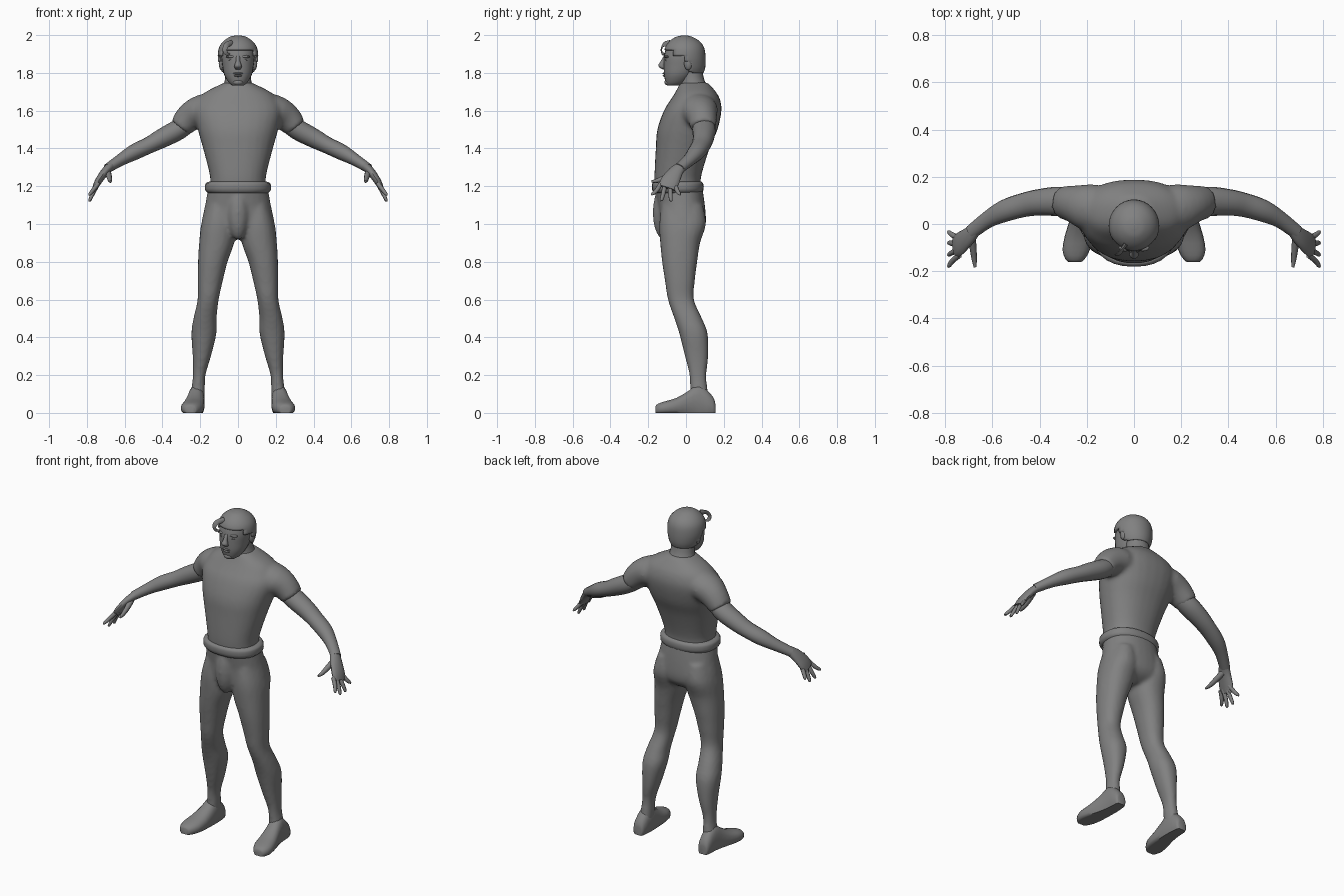
import bpy, bmesh, math
from mathutils import Vector

cube = bpy.data.objects.get("Cube")
if cube:
    bpy.data.objects.remove(cube, do_unlink=True)

grey = bpy.data.materials.new("plain grey")
grey.use_nodes = True
grey.diffuse_color = (0.22, 0.22, 0.22, 1)
grey.node_tree.nodes["Principled BSDF"].inputs["Base Color"].default_value = grey.diffuse_color


def spline(rows, steps):
    """Catmull-Rom interpolation between section rows."""
    rows = [Vector(r) for r in rows]
    pts = [rows[0]] + rows + [rows[-1]]
    out = []
    for a, b, c, d in zip(pts, pts[1:], pts[2:], pts[3:]):
        for k in range(steps):
            t = k / steps
            out.append(b + (c - a) * (t / 2) + (a * 2 - b * 5 + c * 4 - d) * (t * t / 2)
                       + (b * 3 - a - c * 3 + d) * (t ** 3 / 2))
    return out + [rows[-1]]


def loft(bm, rows, axis=None, sides=20, steps=3, power=1.0, side=1, floor=False):
    """Skin oval sections (x, y, z, radius_u, radius_v), following an axis or the path itself."""
    secs = spline(rows, steps)
    rings = []
    for i, s in enumerate(secs):
        c = Vector(s[:3])
        if axis == "z":
            u, v = Vector((1, 0, 0)), Vector((0, 1, 0))
        elif axis == "y":
            u, v = Vector((1, 0, 0)), Vector((0, 0, 1))
        else:
            t = Vector(secs[min(i + 1, len(secs) - 1)][:3]) - Vector(secs[max(i - 1, 0)][:3])
            t.normalize()
            ref = Vector((0, 1, 0)) if abs(t.y) < 0.85 else Vector((0, 0, 1))
            u = (ref - t * ref.dot(t)).normalized()
            v = t.cross(u)
        ring = []
        for k in range(sides):
            a = math.tau * k / sides
            ca, sa = math.cos(a), math.sin(a)
            p = c + u * s[3] * math.copysign(abs(ca) ** power, ca) + v * s[4] * math.copysign(abs(sa) ** power, sa)
            p.x *= side
            if floor:
                p.z = max(p.z, 0)
            ring.append(bm.verts.new(p))
        rings.append(ring)
    for r, q in zip(rings, rings[1:]):
        for k in range(sides):
            n = (k + 1) % sides
            bm.faces.new((r[k], r[n], q[n], q[k]))
    bm.faces.new(rings[0])
    bm.faces.new(rings[-1])


def stack(rows):
    """Upright sections from (z, inner x, outer x, front y, back y)."""
    return [((a + b) / 2, (f + k) / 2, z, (b - a) / 2, (k - f) / 2) for z, a, b, f, k in rows]


def trunk(rows):
    """Centred upright sections from (z, half width, front y, back y)."""
    return stack([(z, -w, w, f, k) for z, w, f, k in rows])


def ball(bm, centre, size):
    made = bmesh.ops.create_uvsphere(bm, u_segments=16, v_segments=10, radius=1)["verts"]
    for v in made:
        v.co = Vector(a * b + c for a, b, c in zip(v.co, size, centre))


def finish(name, bm, blend=0, angle=50):
    bmesh.ops.recalc_face_normals(bm, faces=bm.faces[:])
    mesh = bpy.data.meshes.new(name)
    bm.to_mesh(mesh)
    bm.free()
    obj = bpy.data.objects.new(name, mesh)
    bpy.context.collection.objects.link(obj)
    mesh.materials.append(grey)
    if blend:
        fuse = obj.modifiers.new("fuse", "REMESH")
        fuse.mode = "VOXEL"
        fuse.voxel_size = blend
        fuse.use_smooth_shade = True
        soft = obj.modifiers.new("soften", "SMOOTH")
        soft.factor = 0.5
        soft.iterations = 6
    bpy.ops.object.select_all(action="DESELECT")
    obj.select_set(True)
    bpy.context.view_layer.objects.active = obj
    if blend:
        bpy.ops.object.shade_smooth()
    else:
        bpy.ops.object.shade_smooth_by_angle(angle=math.radians(angle))
    return obj


# Shirt: torso and short sleeves fused together
bm = bmesh.new()
loft(bm, trunk([(1.17, .15, -.16, .08), (1.25, .148, -.167, .08), (1.4, .185, -.16, .125),
                (1.5, .213, -.152, .167), (1.6, .235, -.117, .188), (1.66, .21, -.08, .18),
                (1.7, .17, -.055, .158), (1.75, .07, -.03, .115)]), "z", 28, 4, .88)
for s in (1, -1):
    loft(bm, [(.08, .06, 1.62, .09, .085), (.19, .07, 1.6, .1, .085),
              (.255, .085, 1.565, .08, .077), (.305, .092, 1.512, .068, .062)], side=s)
finish("shirt", bm, .012)

# Trousers: hips, legs and front panel fused together
bm = bmesh.new()
loft(bm, trunk([(1.22, .152, -.17, .082), (1.1, .174, -.15, .1), (1, .19, -.14, .105),
                (.95, .14, -.12, .08), (.92, .04, -.08, .03)]), "z", 28, 4, .9)
ball(bm, (0, -.115, 1.06), (.06, .062, .145))
leg = stack([(1.1, .03, .165, -.13, .09), (1, .012, .195, -.142, .106), (.9, .02, .206, -.137, .075),
             (.8, .055, .212, -.127, .06), (.7, .08, .214, -.112, .047), (.6, .102, .214, -.096, .042),
             (.5, .113, .236, -.062, .085), (.42, .114, .247, -.036, .115), (.3, .143, .24, -.006, .118),
             (.2, .172, .239, .018, .108), (.12, .176, .247, .022, .115), (.05, .18, .255, .02, .13)])
for s in (1, -1):
    loft(bm, leg, "z", 20, 4, .9, s)
finish("trousers", bm, .011)

# Waistband
bm = bmesh.new()
loft(bm, trunk([(1.165, .16, -.168, .082), (1.178, .173, -.178, .092), (1.2, .174, -.181, .094),
                (1.216, .17, -.178, .09), (1.225, .15, -.168, .08)]), "z", 28, 2, .88)
finish("waistband", bm)

foot = [(y, (a + b) / 2, (b - a) / 2, h) for y, a, b, h in
        [(.155, .195, .245, .05), (.14, .184, .256, .09), (.07, .177, .262, .15), (.01, .177, .275, .115),
         (-.05, .178, .293, .08), (-.11, .187, .303, .062), (-.15, .21, .29, .048), (-.162, .225, .275, .035)]]
arm = [(.22, .08, 1.565, .05, .045), (.31, .095, 1.503, .062, .054), (.4, .092, 1.455, .056, .051),
       (.47, .08, 1.418, .051, .044), (.55, .055, 1.38, .047, .042), (.62, .018, 1.34, .036, .032),
       (.69, -.035, 1.295, .031, .025)]
palm = [(.67, -.02, 1.31, .028, .024), (.705, -.055, 1.275, .04, .022),
        (.74, -.085, 1.225, .05, .019), (.758, -.1, 1.19, .045, .013)]

for s, label in ((1, "left"), (-1, "right")):
    # Foot with a flat sole
    bm = bmesh.new()
    loft(bm, [(x, y, h * .4, w, h * .6) for y, x, w, h in foot], "y", 18, 2, .85, s, True)
    finish(label + "_foot", bm, angle=60)
    # Bare arm
    bm = bmesh.new()
    loft(bm, arm, sides=16, side=s)
    finish(label + "_arm", bm)
    # Hand with four spread fingers and a thumb
    bm = bmesh.new()
    loft(bm, palm, sides=14, side=s)
    for y0, y1, z1 in ((-.06, -.035, 1.152), (-.085, -.08, 1.12), (-.11, -.13, 1.122), (-.133, -.177, 1.152)):
        loft(bm, [(.74, y0, 1.215, .012, .012), (.768, (y0 + y1) / 2, (1.205 + z1) / 2, .012, .011),
                  (.784, y1, z1 + .006, .009, .008), (.786, y1, z1, .004, .004)], sides=8, side=s)
    loft(bm, [(.69, -.05, 1.275, .018, .018), (.682, -.1, 1.25, .016, .015),
              (.677, -.15, 1.23, .012, .011), (.673, -.183, 1.225, .006, .006)], sides=8, side=s)
    finish(label + "_hand", bm)
    # Ear
    bm = bmesh.new()
    ball(bm, (.086 * s, .012, 1.85), (.016, .022, .036))
    finish(label + "_ear", bm)

# Neck
bm = bmesh.new()
loft(bm, trunk([(1.68, .11, -.04, .14), (1.72, .085, -.035, .122), (1.76, .07, -.03, .098),
                (1.82, .066, -.03, .085)]), "z")
finish("neck", bm)

# Head with nose, brow, eyes, lips and chin
bm = bmesh.new()
loft(bm, trunk([(1.733, .03, -.1, -.03), (1.75, .05, -.108, 0), (1.79, .073, -.116, .04),
                (1.84, .083, -.118, .07), (1.89, .088, -.116, .082), (1.94, .08, -.1, .08),
                (1.98, .04, -.06, .04)]), "z", 24, 4, .92)
loft(bm, [(0, -.108, 1.89, .011, .01), (0, -.122, 1.86, .012, .014), (0, -.13, 1.836, .02, .018),
          (0, -.112, 1.818, .014, .012)], "z", 10)
for s in (1, -1):
    ball(bm, (.037 * s, -.1, 1.886), (.028, .016, .008))
    ball(bm, (.035 * s, -.1, 1.866), (.016, .012, .007))
for z, w in ((1.797, .027), (1.785, .022)):
    ball(bm, (0, -.11, z), (w, .014, .006))
ball(bm, (0, -.095, 1.75), (.028, .02, .016))
finish("head", bm)

# Hair: a cap trimmed along the hairline
bm = bmesh.new()
loft(bm, trunk([(1.795, .082, -.1, .092), (1.83, .097, -.11, .102), (1.88, .107, -.118, .104),
                (1.93, .102, -.112, .097), (1.965, .08, -.09, .075), (1.99, .045, -.055, .035),
                (1.998, .012, -.02, .005)]), "z", 32, 5)


def hairline(y):
    return 1.925 if y < -.07 else 1.89 if y < -.01 else 1.86 if y < .025 else 1.8


trim = [f for f in bm.faces if f.calc_center_median().z < hairline(f.calc_center_median().y)]
bmesh.ops.delete(bm, geom=trim, context="FACES")
hair = finish("hair", bm)
shell = hair.modifiers.new("thickness", "SOLIDIFY")
shell.thickness = .012

# Curled lock over the forehead
bm = bmesh.new()
loft(bm, [(-.035, -.085, 1.958, .01, .016), (-.058, -.118, 1.95, .005, .015), (-.07, -.13, 1.925, .004, .013),
          (-.062, -.125, 1.902, .004, .01), (-.045, -.113, 1.9, .003, .005)], sides=10)
finish("forehead_lock", bm)
